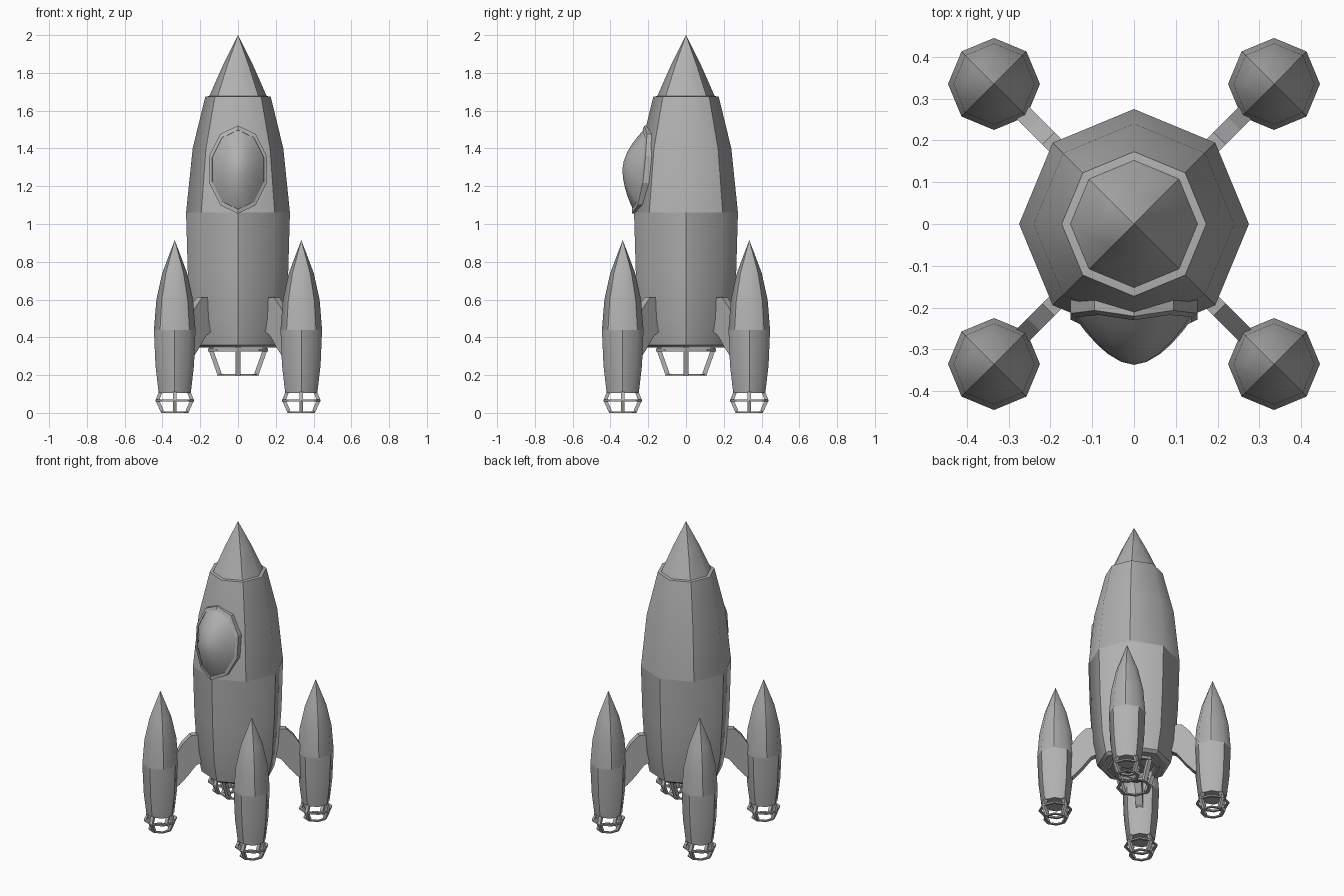
import bpy, bmesh
from math import sin, cos, pi, sqrt, atan2, radians
from mathutils import Vector, Matrix

if "Cube" in bpy.data.objects:
    bpy.data.objects.remove(bpy.data.objects["Cube"])

N = 8
METAL = bpy.data.materials.new("dark_grey_metal")
METAL.diffuse_color = (0.44, 0.44, 0.44, 1)
METAL.use_nodes = True
METAL.node_tree.nodes["Principled BSDF"].inputs["Base Color"].default_value = METAL.diffuse_color


def finish(name, bm, loc=(0, 0, 0)):
    bmesh.ops.recalc_face_normals(bm, faces=bm.faces)
    me = bpy.data.meshes.new(name)
    bm.to_mesh(me)
    bm.free()
    me.materials.append(METAL)
    ob = bpy.data.objects.new(name, me)
    ob.location = loc
    bpy.context.collection.objects.link(ob)
    return ob


def lathe(name, profile, loc=(0, 0, 0), loop=False, parity=None):
    """Eight-sided turned shape; parity picks which lengthwise edges stay sharp."""
    bm = bmesh.new()
    rings = []
    for r, z in profile:
        if r == 0:
            rings.append([bm.verts.new((0, 0, z))] * N)
        else:
            rings.append([bm.verts.new((r * cos(2 * pi * k / N), r * sin(2 * pi * k / N), z))
                          for k in range(N)])
    pairs = list(zip(rings, rings[1:] + ([rings[0]] if loop else [])))
    for a, b in pairs:
        for k in range(N):
            j = (k + 1) % N
            quad = list(dict.fromkeys((a[k], a[j], b[j], b[k])))
            bm.faces.new(quad)
    bmesh.ops.recalc_face_normals(bm, faces=bm.faces)
    if parity is not None:
        for f in bm.faces:
            f.smooth = True
        for e in bm.edges:
            a, b = e.verts
            if abs(a.co.z - b.co.z) < 1e-5:
                e.smooth = e.calc_face_angle(0) < radians(35)
            else:
                low = a if a.co.xy.length > b.co.xy.length else b
                k = round(atan2(low.co.y, low.co.x) / (pi / 4))
                e.smooth = k % 2 != parity
    return finish(name, bm, loc)


def struts(name, path, width, loc):
    """Four flat bars following a (radius, z) path."""
    bm = bmesh.new()
    for i in range(4):
        rot = Matrix.Rotation(i * pi / 2, 4, 'Z')
        for (r0, z0), (r1, z1) in zip(path, path[1:]):
            p, q = Vector((r0, 0, z0)), Vector((r1, 0, z1))
            d = (q - p).normalized()
            basis = Matrix((d.cross(Vector((0, 1, 0))), (0, 1, 0), d)).transposed().to_4x4()
            size = Matrix.Diagonal((width * 0.9, width, (q - p).length, 1))
            m = rot @ Matrix.Translation((p + q) / 2) @ basis @ size
            bmesh.ops.create_cube(bm, size=1, matrix=m)
    finish(name, bm, loc)


def ring(name, r, z, w, h, loc):
    lathe(name, [(r, z), (r, z + h), (r - w, z + h), (r - w, z)], loc, loop=True)


# Main hull
upper = [(0.275, 1.06), (0.24, 1.40), (0.173, 1.675)]
lathe("lower_hull", [(0, 0.365), (0.13, 0.365), (0.15, 0.345), (0.20, 0.345), (0.222, 0.36),
                     (0.25, 0.50), (0.266, 0.75), (0.275, 1.06)], parity=0)
lathe("upper_hull", upper + [(0.153, 1.677), (0, 1.677)], parity=1)
lathe("nose_cone", [(0, 1.675), (0.153, 1.675), (0.08, 1.84), (0, 2.0)], parity=1)

# Main engine cage
ring("main_nozzle_upper_ring", 0.158, 0.325, 0.02, 0.016, (0, 0, 0))
ring("main_nozzle_lower_ring", 0.107, 0.197, 0.018, 0.008, (0, 0, 0))
struts("main_nozzle_struts", [(0.14, 0.36), (0.142, 0.33), (0.096, 0.20)], 0.026, (0, 0, 0))

# Booster pods with engine cages, and swept fins joining them to the hull
fin = [(0.20, 0.615), (0.29, 0.61), (0.34, 0.56), (0.40, 0.46),
       (0.40, 0.26), (0.36, 0.29), (0.31, 0.345), (0.26, 0.41), (0.20, 0.44)]
for sx, xn in ((-1, "left"), (1, "right")):
    for sy, yn in ((-1, "front"), (1, "back")):
        tag = f"{yn}_{xn}"
        loc = (0.335 * sx, 0.335 * sy, 0)
        lathe(f"{tag}_pod_base", [(0, 0.105), (0.085, 0.105), (0.102, 0.25), (0.11, 0.44)],
              loc, parity=0)
        lathe(f"{tag}_pod_nose", [(0.11, 0.44), (0.097, 0.60), (0.066, 0.74), (0, 0.915)],
              loc, parity=1)
        ring(f"{tag}_nozzle_upper_ring", 0.101, 0.06, 0.016, 0.01, loc)
        ring(f"{tag}_nozzle_lower_ring", 0.073, 0.0, 0.016, 0.008, loc)
        struts(f"{tag}_nozzle_struts", [(0.075, 0.11), (0.092, 0.066), (0.066, 0.008)], 0.02, loc)

        bm = bmesh.new()
        face = bm.faces.new([bm.verts.new((r, -0.021, z)) for r, z in fin])
        out = bmesh.ops.extrude_face_region(bm, geom=[face])
        bmesh.ops.translate(bm, vec=(0, 0.042, 0),
                            verts=[v for v in out["geom"] if isinstance(v, bmesh.types.BMVert)])
        finish(f"{tag}_fin", bm).rotation_euler.z = atan2(sy, sx)


# Cockpit window wrapped over the front ridge of the hull
def hull_y(x, z):
    i = 0 if z < upper[1][1] else 1
    (r0, z0), (r1, z1) = upper[i], upper[i + 1]
    r = r0 + (r1 - r0) * (z - z0) / (z1 - z0)
    return -(r - abs(x) * (sqrt(2) - 1))


CZ, SIDES, INNER = 1.288, 10, 0.9


def oval(k, s):
    a = 2 * pi * k / SIDES
    return 0.16 * s * sin(a), CZ + 0.233 * s * cos(a)


def rim_y(x, z):
    return hull_y(x, z) - 0.01 - 0.15 * abs(x)


def bridge(bm, rings):
    for a, b in zip(rings, rings[1:]):
        for k in range(SIDES):
            j = (k + 1) % SIDES
            bm.faces.new((a[k], a[j], b[j], b[k]))


bm = bmesh.new()
rows = []
for s, surface, lift in ((1, hull_y, -0.01), (1, rim_y, 0), (INNER, rim_y, 0.004),
                         (INNER - 0.02, rim_y, -0.02)):
    pts = [oval(k, s) for k in range(SIDES)]
    rows.append([bm.verts.new((x, surface(x, z) - lift, z)) for x, z in pts])
bridge(bm, rows)
finish("window_rim", bm)

bm = bmesh.new()
rows = []
for t in (1.0, 0.85, 0.65, 0.45, 0.22):
    row = []
    for k in range(SIDES):
        ex, ez = oval(k, INNER)
        x, z = oval(k, INNER * t)
        y0 = rim_y(ex, ez) + 0.002
        row.append(bm.verts.new((x, y0 + (-0.337 - y0) * (1 - t ** 1.8), z)))
    rows.append(row)
bridge(bm, rows)
tip = bm.verts.new((0, -0.337, CZ))
for k in range(SIDES):
    bm.faces.new((rows[-1][k], rows[-1][(k + 1) % SIDES], tip))
for f in bm.faces:
    f.smooth = True
finish("window_dome", bm)
